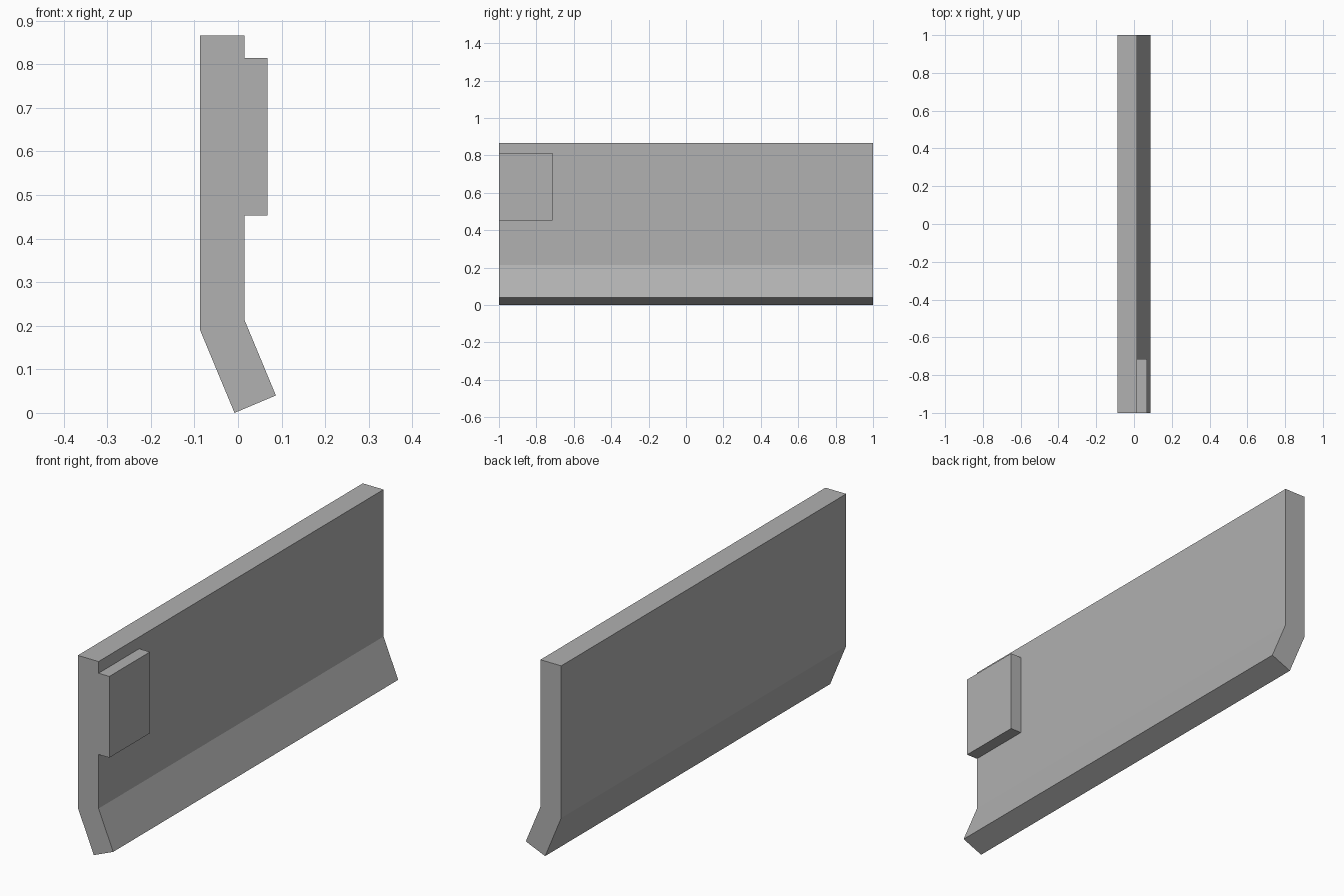
import bpy
import bmesh

if "Cube" in bpy.data.objects:
    bpy.data.objects.remove(bpy.data.objects["Cube"])

grey = bpy.data.materials.new("mid_grey")
grey.diffuse_color = (0.437, 0.437, 0.437, 1)
grey.use_nodes = True
grey.node_tree.nodes["Principled BSDF"].inputs["Base Color"].default_value = grey.diffuse_color


def extrude_profile(name, points, y0, y1):
    """Extrude an x-z outline along y from y0 to y1."""
    bm = bmesh.new()
    face = bm.faces.new([bm.verts.new((x, y0, z)) for x, z in points])
    result = bmesh.ops.extrude_face_region(bm, geom=[face])
    moved = [v for v in result["geom"] if isinstance(v, bmesh.types.BMVert)]
    bmesh.ops.translate(bm, verts=moved, vec=(0, y1 - y0, 0))
    bmesh.ops.recalc_face_normals(bm, faces=bm.faces)
    mesh = bpy.data.meshes.new(name)
    bm.to_mesh(mesh)
    bm.free()
    mesh.materials.append(grey)
    obj = bpy.data.objects.new(name, mesh)
    bpy.context.collection.objects.link(obj)
    return obj


# Upright wall with its lower edge bent outward
extrude_profile("bent_panel", [
    (-0.087, 0.866), (-0.087, 0.19), (-0.008, 0.0),
    (0.087, 0.04), (0.015, 0.213), (0.015, 0.866),
], -1, 1)

# Raised rectangular block at the front end of the wall
extrude_profile("side_block", [
    (0.015, 0.453), (0.068, 0.453), (0.068, 0.814), (0.015, 0.814),
], -1, -0.715)
